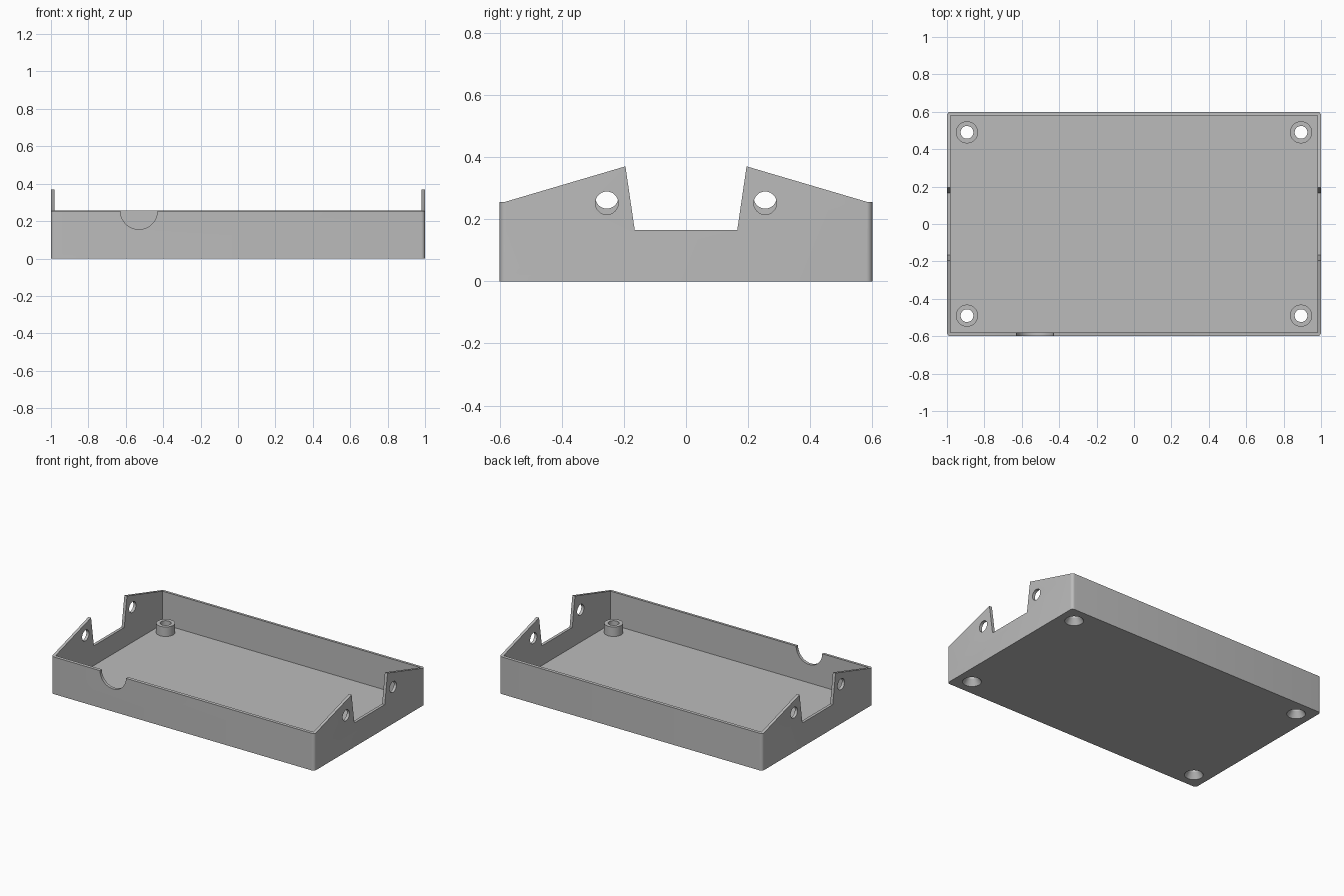
import bpy
import bmesh
import math
from mathutils import Matrix

cube = bpy.data.objects.get("Cube")
if cube:
    bpy.data.objects.remove(cube, do_unlink=True)

WALL, FLOOR, RIM = 0.02, 0.03, 0.255
POST_X, POST_Y, POST_TOP = 0.893, 0.49, 0.095

grey = bpy.data.materials.new("plain grey")
grey.use_nodes = True
grey.diffuse_color = (0.5, 0.5, 0.5, 1)
grey.node_tree.nodes["Principled BSDF"].inputs["Base Color"].default_value = (0.5, 0.5, 0.5, 1)


def finish(bm, name):
    bmesh.ops.recalc_face_normals(bm, faces=bm.faces[:])
    mesh = bpy.data.meshes.new(name)
    bm.to_mesh(mesh)
    bm.free()
    mesh.materials.append(grey)
    obj = bpy.data.objects.new(name, mesh)
    bpy.context.collection.objects.link(obj)
    return obj


def box(name, hx, hy, z0, z1, radius=0):
    bm = bmesh.new()
    bmesh.ops.create_cube(bm, size=1)
    for v in bm.verts:
        v.co = (v.co.x * 2 * hx, v.co.y * 2 * hy, z1 if v.co.z > 0 else z0)
    if radius:
        upright = [e for e in bm.edges if abs(e.verts[0].co.z - e.verts[1].co.z) > 0.01]
        bmesh.ops.bevel(bm, geom=upright, offset=radius, segments=6, profile=0.5, affect='EDGES')
    return finish(bm, name)


def cylinder(name, centre, r1, r2, depth, axis='Z'):
    bm = bmesh.new()
    turn = {'X': Matrix.Rotation(math.pi / 2, 4, 'Y'),
            'Y': Matrix.Rotation(math.pi / 2, 4, 'X'),
            'Z': Matrix.Identity(4)}[axis]
    bmesh.ops.create_cone(bm, cap_ends=True, segments=48, radius1=r1, radius2=r2,
                          depth=depth, matrix=Matrix.Translation(centre) @ turn)
    return finish(bm, name)


def profile_x(name, points, half):
    bm = bmesh.new()
    face = bm.faces.new([bm.verts.new((-half, y, z)) for y, z in points])
    ext = bmesh.ops.extrude_face_region(bm, geom=[face])
    moved = [g for g in ext["geom"] if isinstance(g, bmesh.types.BMVert)]
    bmesh.ops.translate(bm, verts=moved, vec=(2 * half, 0, 0))
    return finish(bm, name)


def combine(target, tool, operation='DIFFERENCE'):
    mod = target.modifiers.new(operation.lower(), 'BOOLEAN')
    mod.operation = operation
    mod.solver = 'EXACT'
    mod.object = tool
    bpy.context.view_layer.objects.active = target
    bpy.ops.object.modifier_apply(modifier=mod.name)
    bpy.data.objects.remove(tool, do_unlink=True)


# Open tray with rounded upright corners
tray = box("tray", 1, 0.6, 0, 0.45, 0.02)
combine(tray, box("cavity_cutter", 1 - WALL, 0.6 - WALL, FLOOR, 0.6))

# Rim outline: low front and back, raised gables with a notch at each end
half_rim = [(0.7, RIM), (0.585, RIM), (0.195, 0.37), (0.165, 0.165)]
outline = half_rim + [(-y, z) for y, z in reversed(half_rim)]
combine(tray, profile_x("rim_cutter", outline + [(-0.7, 0.7), (0.7, 0.7)], 1.2))

# Half-round cable opening in the front wall
combine(tray, cylinder("cable_cutter", (-0.53, -0.6, RIM), 0.099, 0.099, 0.1, 'Y'))

# Screw holes through the end walls
for x, z in ((1, 0.252), (-1, 0.271)):
    for y in (-0.255, 0.255):
        combine(tray, cylinder("side_hole_cutter", (x, y, z), 0.037, 0.037, 0.1, 'X'))

# Corner posts, bored through and countersunk from below
for x in (-POST_X, POST_X):
    for y in (-POST_Y, POST_Y):
        mid = (POST_TOP + 0.015) / 2
        combine(tray, cylinder("post", (x, y, mid), 0.059, 0.059, POST_TOP - 0.015), 'UNION')
        combine(tray, cylinder("bore_cutter", (x, y, 0.05), 0.034, 0.034, 0.2))
        combine(tray, cylinder("countersink_cutter", (x, y, 0.015), 0.064, 0.034, 0.05))

# Smooth the curved surfaces, keep the flat ones crisp
bpy.ops.object.select_all(action='DESELECT')
tray.select_set(True)
bpy.context.view_layer.objects.active = tray
bpy.ops.object.shade_smooth_by_angle(angle=math.radians(25))
